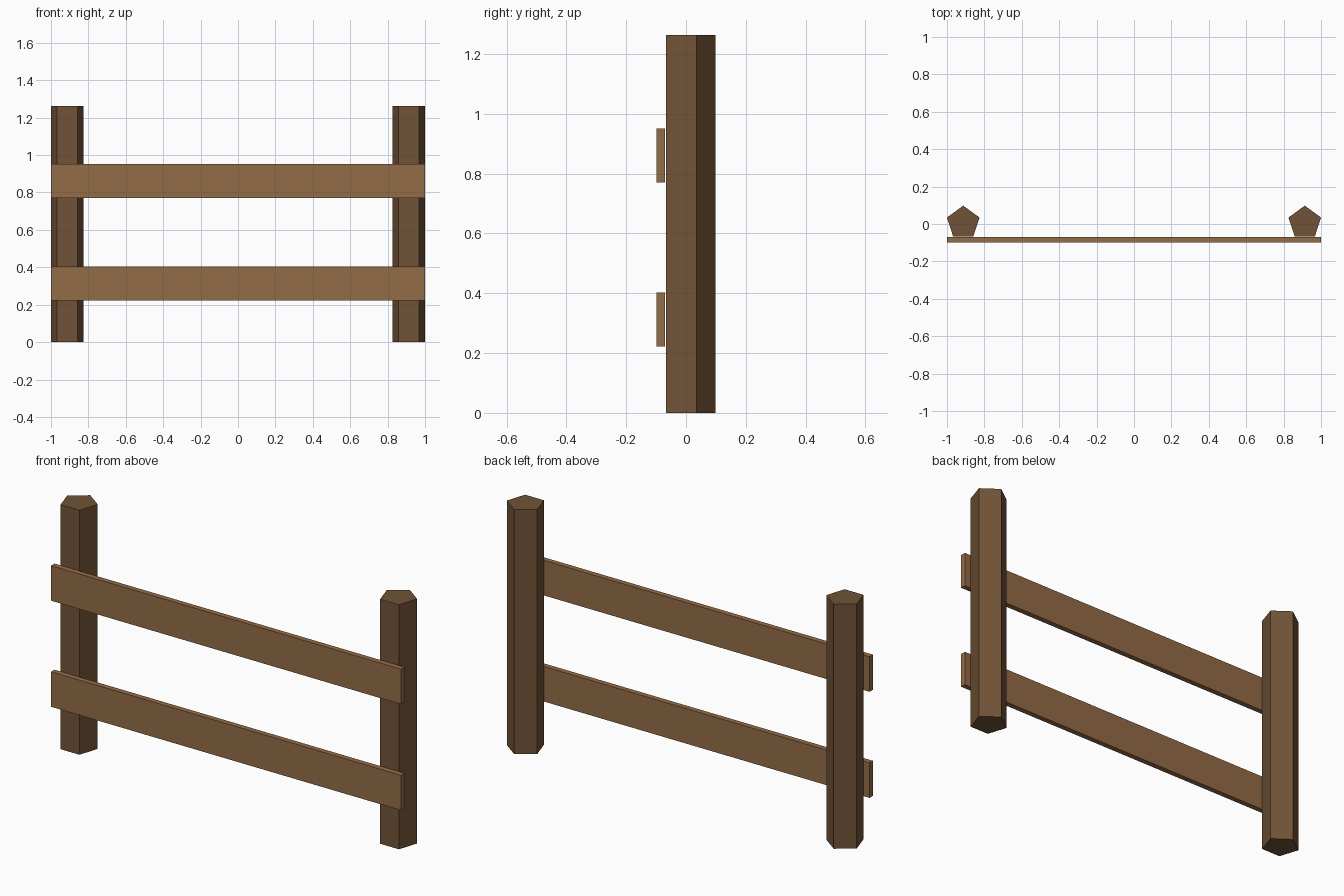
import bpy
import math

if "Cube" in bpy.data.objects:
    bpy.data.objects.remove(bpy.data.objects["Cube"])


def material(name, color):
    mat = bpy.data.materials.new(name)
    mat.diffuse_color = (*color, 1)
    mat.use_nodes = True
    mat.node_tree.nodes["Principled BSDF"].inputs["Base Color"].default_value = mat.diffuse_color
    return mat


post_wood = material("dark_wood", (0.165, 0.086, 0.038))
rail_wood = material("light_wood", (0.295, 0.150, 0.063))

POST_R, POST_H = 0.0915, 1.263


def add_post(name, x):
    # five-sided post, one corner pointing to the back, flat side to the front
    bpy.ops.mesh.primitive_cylinder_add(vertices=5, radius=POST_R, depth=POST_H,
                                        location=(x, 0.0065, POST_H / 2))
    post = bpy.context.object
    post.name = name
    # first cylinder vertex lies on +y; make sure of it whatever the start angle
    v = post.data.vertices[0].co
    post.rotation_euler.z = math.pi / 2 - math.atan2(v.y, v.x)
    post.data.materials.append(post_wood)


def add_rail(name, z):
    bpy.ops.mesh.primitive_cube_add(size=1, location=(0, -0.084, z))
    rail = bpy.context.object
    rail.name = name
    rail.scale = (2, 0.028, 0.181)
    bpy.ops.object.transform_apply(location=False, rotation=False, scale=True)
    rail.data.materials.append(rail_wood)


# Posts at both ends
add_post("left_post", -0.913)
add_post("right_post", 0.913)

# Horizontal boards on the front
add_rail("lower_rail", 0.3125)
add_rail("upper_rail", 0.8605)
